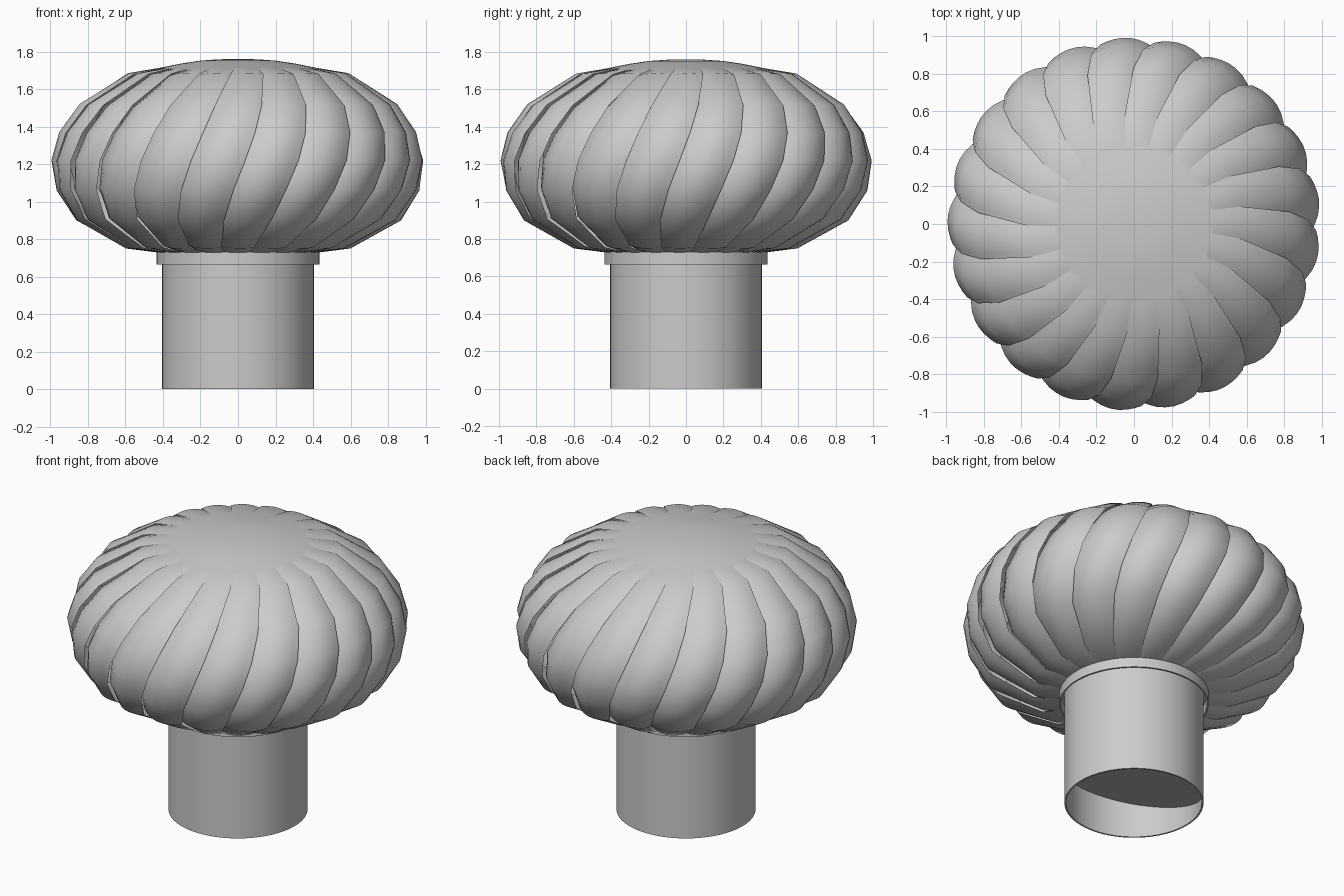
import bpy, bmesh
from math import sin, cos, radians, pi

if "Cube" in bpy.data.objects:
    bpy.data.objects.remove(bpy.data.objects["Cube"])

VANES = 21
STEP = 360 / VANES


def finish(name, bm, angle=35):
    mesh = bpy.data.meshes.new(name)
    bm.to_mesh(mesh)
    bm.free()
    ob = bpy.data.objects.new(name, mesh)
    bpy.context.collection.objects.link(ob)
    bpy.ops.object.select_all(action='DESELECT')
    bpy.context.view_layer.objects.active = ob
    ob.select_set(True)
    bpy.ops.object.shade_smooth_by_angle(angle=radians(angle))
    return ob


def lathe(name, profile, closed=False, n=96, angle=35):
    """Spin a list of (radius, z) points around the z axis."""
    bm = bmesh.new()
    rings = [[bm.verts.new((r * cos(2 * pi * i / n), r * sin(2 * pi * i / n), z))
              for i in range(n)] for r, z in profile]
    pairs = list(zip(rings, rings[1:])) + ([(rings[-1], rings[0])] if closed else [])
    for a, b in pairs:
        for i in range(n):
            j = (i + 1) % n
            bm.faces.new((a[i], a[j], b[j], b[i]))
    bmesh.ops.remove_doubles(bm, verts=bm.verts, dist=1e-5)
    bmesh.ops.recalc_face_normals(bm, faces=bm.faces)
    return finish(name, bm, angle)


# Overlapping twisted vanes: rows are (radius, z, twist in degrees, bulge depth)
rows = [(0.41, 0.726, -11.5, 0.0), (0.60, 0.75, -10.9, 0.5), (0.87, 0.90, -7.2, 0.9),
        (0.97, 1.06, -3.7, 1.0), (0.995, 1.22, 0.0, 1.0), (0.955, 1.37, 3.3, 1.0),
        (0.85, 1.52, 6.5, 0.85), (0.59, 1.685, 11.2, 0.4), (0.41, 1.715, 12.5, 0.0)]
# Cross-section of one vane: (position across, inset from the outer skin)
section = [(-0.14, 0.070), (0.0, 0.048), (0.12, 0.030), (0.27, 0.013), (0.43, 0.003),
           (0.58, 0.0), (0.73, 0.004), (0.87, 0.012), (1.0, 0.023)]
bm = bmesh.new()
for k in range(VANES):
    edge = -87.7 + k * STEP
    grid = []
    for r, z, twist, depth in rows:
        line = []
        for u, inset in section:
            a = radians(edge + twist + (u - 1) * STEP)
            s = 1 - inset * depth / r
            # inset pulls the skin inwards and towards mid height
            line.append(bm.verts.new((r * s * cos(a), r * s * sin(a),
                                      1.22 + (z - 1.22) * (1 - inset * depth))))
        grid.append(line)
    for a, b in zip(grid, grid[1:]):
        for i in range(len(section) - 1):
            bm.faces.new((a[i], a[i + 1], b[i + 1], b[i]))
finish("turbine_vanes", bm, 50)

# Domed top cap and flat lower plate
lathe("top_cap", [(0, 1.76), (0.10, 1.759), (0.20, 1.752), (0.30, 1.737), (0.42, 1.713)])
lathe("lower_plate", [(0.40, 0.727), (0.44, 0.727)])

# Collar ring and open neck tube
lathe("collar", [(0.435, 0.665), (0.435, 0.73), (0.425, 0.73), (0.425, 0.665)], closed=True)
lathe("neck", [(0.405, 0.0), (0.405, 0.74), (0.395, 0.74), (0.395, 0.0)], closed=True)

# Sloping plate closing the inside of the neck
bm = bmesh.new()
bmesh.ops.create_circle(bm, cap_ends=True, segments=96, radius=0.397)
for v in bm.verts:
    v.co.z = 0.125 - 0.31 * v.co.y
finish("inner_plate", bm)
